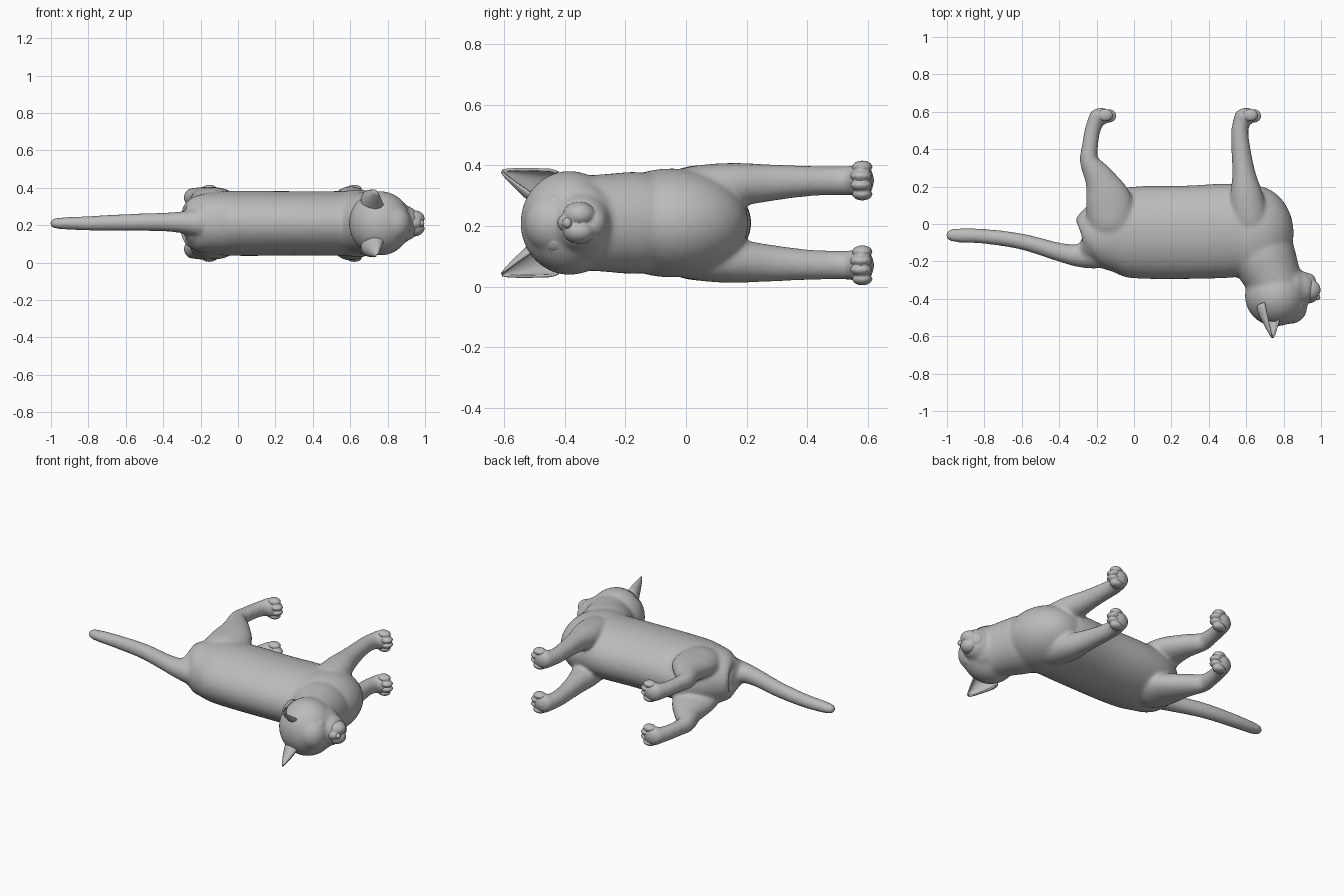
import bpy, bmesh, math
from mathutils import Vector, Matrix

if "Cube" in bpy.data.objects:
    bpy.data.objects.remove(bpy.data.objects["Cube"])

CZ = 0.21            # symmetry plane of the animal, which lies on its side
SIDES = (-1, 1)

fur = bpy.data.materials.new("grey_fur")
fur.diffuse_color = (0.5, 0.5, 0.5, 1)
fur.use_nodes = True
fur.node_tree.nodes["Principled BSDF"].inputs["Base Color"].default_value = fur.diffuse_color


def finish(bm, name, smooth=True):
    me = bpy.data.meshes.new(name)
    bm.to_mesh(me)
    bm.free()
    me.materials.append(fur)
    for p in me.polygons:
        p.use_smooth = smooth
    ob = bpy.data.objects.new(name, me)
    bpy.context.collection.objects.link(ob)
    return ob


def fuse(ob, voxel, rounds):
    """Merge overlapping volumes into one soft skin."""
    rem = ob.modifiers.new("fuse", 'REMESH')
    rem.mode = 'VOXEL'
    rem.voxel_size = voxel
    rem.use_smooth_shade = True
    sm = ob.modifiers.new("soften", 'SMOOTH')
    sm.factor = 0.5
    sm.iterations = rounds


def ball(bm, x, y, z, rx, ry, rz, turn=0.0, seg=24):
    """Ellipsoid, z measured from the symmetry plane, turned about z."""
    m = (Matrix.Translation((x, y, CZ + z)) @ Matrix.Rotation(turn, 4, 'Z')
         @ Matrix.Diagonal((rx, ry, rz, 1)))
    bmesh.ops.create_uvsphere(bm, u_segments=seg, v_segments=seg // 2, radius=1, matrix=m)


def spline(pts, steps=6):
    """Catmull-Rom samples through tuples of any length."""
    pts = [Vector(p) for p in pts]
    out = []
    for i in range(len(pts) - 1):
        a, b, c, d = pts[max(i - 1, 0)], pts[i], pts[i + 1], pts[min(i + 2, len(pts) - 1)]
        for k in range(steps):
            t = k / steps
            out.append(0.5 * (2 * b + (c - a) * t + (2 * a - 5 * b + 4 * c - d) * t * t
                              + (3 * b - 3 * c + d - a) * t ** 3))
    return out + [pts[-1]]


def tube(bm, pts, n=40):
    """Closed tube through (x, y, z, radius in plane, radius sideways)."""
    s = spline(pts)
    rings = []
    for i, p in enumerate(s):
        q, r = s[max(i - 1, 0)], s[min(i + 1, len(s) - 1)]
        t = Vector((r[0] - q[0], r[1] - q[1], 0)).normalized()
        nrm = Vector((-t.y, t.x, 0))
        rings.append([bm.verts.new(Vector((p[0], p[1], CZ + p[2]))
                                   + nrm * math.cos(math.tau * k / n) * p[3]
                                   + Vector((0, 0, math.sin(math.tau * k / n) * p[4])))
                      for k in range(n)])
    faces = []
    for a, b in zip(rings, rings[1:]):
        for k in range(n):
            faces.append(bm.faces.new((a[k], a[(k + 1) % n], b[(k + 1) % n], b[k])))
    faces += [bm.faces.new(rings[0][::-1]), bm.faces.new(rings[-1])]
    bmesh.ops.recalc_face_normals(bm, faces=faces)


# Body: overlapping volumes fused into one skin
bm = bmesh.new()
# torso and chest
tube(bm, [(-0.284, -0.10, 0, .05, .05), (-0.27, -0.10, 0, .11, .105),
          (-0.22, -0.08, 0, .165, .148), (-0.1, -0.05, 0, .228, .17),
          (0.05, -0.045, 0, .248, .174), (0.3, -0.044, 0, .25, .172),
          (0.5, -0.036, 0, .252, .172), (0.6, -0.04, 0, .235, .17),
          (0.7, -0.05, 0, .16, .13)])
ball(bm, 0.637, -0.048, 0, .217, .255, .18, seg=40)
# neck and head
tube(bm, [(0.61, 0.0, 0, .09, .09), (0.645, -0.07, 0, .155, .15),
          (0.685, -0.16, 0, .174, .168), (0.726, -0.25, 0, .16, .163),
          (0.765, -0.34, 0, .14, .155)])
ball(bm, 0.76, -0.385, 0, .167, .162, .172, seg=40)
ball(bm, 0.835, -0.345, 0, .10, .12, .13)
ball(bm, 0.89, -0.345, 0, .085, .095, .095)
ball(bm, 0.835, -0.445, 0, .092, .09, .10)
# tail
tube(bm, [(-0.14, -0.12, 0, .06, .06), (-0.21, -0.148, .002, .092, .08),
          (-0.29, -0.168, .005, .064, .06), (-0.4, -0.150, .007, .050, .050),
          (-0.6, -0.094, .005, .043, .045), (-0.8, -0.066, 0, .040, .039),
          (-0.94, -0.061, 0, .038, .032), (-0.99, -0.06, 0, .028, .025),
          (-1.006, -0.06, 0, .010, .010)])
for s in SIDES:
    # front leg with shoulder
    tube(bm, [(0.64, -0.09, s * .075, .05, .05), (0.625, -0.01, s * .10, .095, .08),
              (0.605, 0.13, s * .122, .090, .076), (0.587, 0.27, s * .132, .063, .062),
              (0.572, 0.4, s * .138, .051, .051), (0.566, 0.5, s * .139, .046, .048),
              (0.582, 0.575, s * .14, .045, .050)])
    # hind leg with haunch
    tube(bm, [(-0.1, -0.12, s * .06, .05, .05), (-0.115, -0.02, s * .09, .12, .09),
              (-0.135, 0.12, s * .117, .125, .077), (-0.18, 0.235, s * .13, .085, .064),
              (-0.238, 0.335, s * .137, .052, .053), (-0.236, 0.41, s * .14, .044, .046),
              (-0.222, 0.5, s * .14, .042, .045), (-0.195, 0.575, s * .14, .045, .050)])
    # paws and heel
    for px in (0.6, -0.175):
        ball(bm, px, 0.577, s * .14, .064, .045, .06)
    ball(bm, -0.262, 0.345, s * .137, .029, .035, .033)
fuse(finish(bm, "body"), 0.009, 16)

# Toes: four per paw, the middle pair reaching further
bm = bmesh.new()
for s in SIDES:
    for px in (0.6, -0.175):
        for k in (-1.5, -0.5, 0.5, 1.5):
            mid = abs(k) < 1
            ball(bm, px + (0.040 if mid else 0.022), 0.578 if mid else 0.582,
                 s * .14 + k * .030, .041, .037 if mid else .034, .021, seg=16)
fuse(finish(bm, "toes"), 0.005, 3)

# Muzzle: whisker pads and chin
bm = bmesh.new()
for s in SIDES:
    ball(bm, 0.94, -0.352, s * .027, .058, .055, .043)
ball(bm, 0.915, -0.305, 0, .058, .046, .055)
ball(bm, 0.93, -0.385, 0, .055, .04, .035)
fuse(finish(bm, "muzzle"), 0.005, 4)
# Nose
bm = bmesh.new()
ball(bm, 0.98, -0.392, 0, .016, .016, .018, seg=16)
finish(bm, "nose")

# Eyes: shallow lens with a thin round lid
bm_eye, bm_lid = bmesh.new(), bmesh.new()
for s in SIDES:
    d = Vector((0.78, -0.34, s * 0.42)).normalized()
    m = (Matrix.Translation((0.893, -0.442, CZ + s * .069))
         @ d.to_track_quat('Z', 'Y').to_matrix().to_4x4())
    bmesh.ops.create_uvsphere(bm_eye, u_segments=24, v_segments=12, radius=1,
                              matrix=m @ Matrix.Diagonal((.027, .027, .010, 1)))
    grid = [[bm_lid.verts.new(m @ Vector(((.028 + .004 * math.cos(b)) * math.cos(a),
                                         (.028 + .004 * math.cos(b)) * math.sin(a),
                                         .005 * math.sin(b))))
             for b in [j * math.tau / 8 for j in range(8)]]
            for a in [i * math.tau / 28 for i in range(28)]]
    for i in range(28):
        for j in range(8):
            i2, j2 = (i + 1) % 28, (j + 1) % 8
            bm_lid.faces.new((grid[i][j], grid[i2][j], grid[i2][j2], grid[i][j2]))
finish(bm_eye, "eyes")
finish(bm_lid, "eyelids")

# Ears: curled, tapering sheets that open forward and outward
bm = bmesh.new()
for s in SIDES:
    base = Vector((0.725, -0.465, CZ + s * .112))
    tip = Vector((0.742, -0.606, CZ + s * .170))
    axis = tip - base
    front = Vector((0.75, 0, s * 0.6))
    front = (front - axis * front.dot(axis) / axis.length_squared).normalized()
    side = axis.cross(front).normalized()
    rows = []
    for i in range(13):
        t = -0.15 + 1.15 * i / 12
        w = 0.003 + 0.070 * max(0, 1 - max(t, 0)) ** 0.85
        rows.append([bm.verts.new(base + axis * t - front * w * 0.75 * math.cos(a)
                                  + side * w * math.sin(a))
                     for a in [math.radians(-115 + 230 * j / 20) for j in range(21)]])
    for a, b in zip(rows, rows[1:]):
        for j in range(20):
            bm.faces.new((a[j], a[j + 1], b[j + 1], b[j]))
ears = finish(bm, "ears")
sol = ears.modifiers.new("thickness", 'SOLIDIFY')
sol.thickness = 0.009
sol.offset = 0
